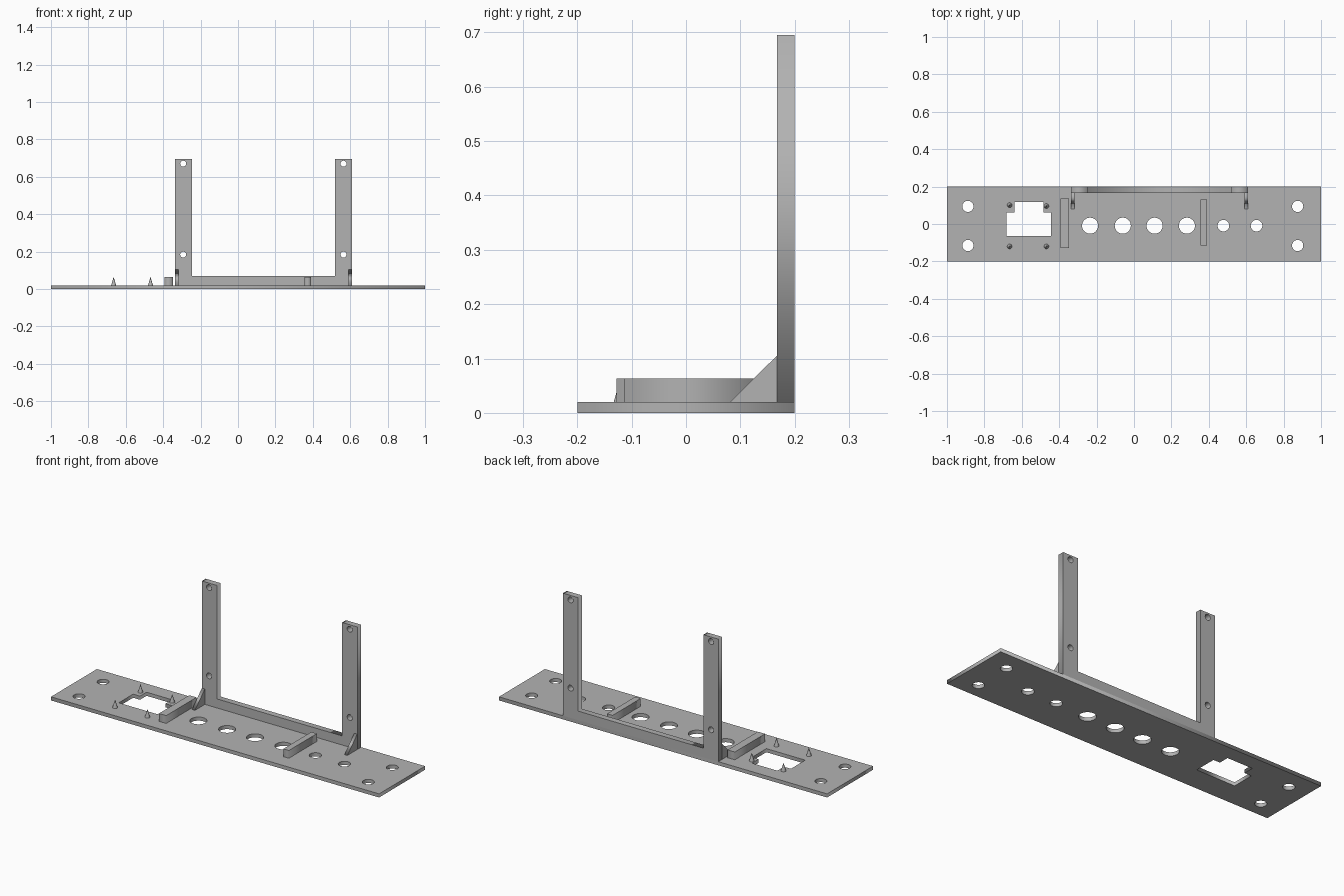
import bpy, math
from mathutils import Matrix

if "Cube" in bpy.data.objects:
    bpy.data.objects.remove(bpy.data.objects["Cube"])

grey = bpy.data.materials.new("plain grey")
grey.diffuse_color = (0.45, 0.45, 0.45, 1)
grey.use_nodes = True
grey.node_tree.nodes["Principled BSDF"].inputs["Base Color"].default_value = grey.diffuse_color


def rect(x0, x1, y0, y1):
    return [(x0, y0), (x1, y0), (x1, y1), (x0, y1)]


def circle(x, y, r, n=32):
    return [(x + r * math.cos(i * math.tau / n), y + r * math.sin(i * math.tau / n))
            for i in range(n)]


def panel(name, outlines, a, b, axis="z"):
    """Extrude flat outlines (outer one first, then holes) from a to b along an axis."""
    curve = bpy.data.curves.new(name, "CURVE")
    curve.dimensions = "2D"
    curve.fill_mode = "BOTH"
    curve.extrude = (b - a) / 2
    for pts in outlines:
        s = curve.splines.new("POLY")
        s.points.add(len(pts) - 1)
        for p, (u, v) in zip(s.points, pts):
            p.co = (u, v, 0, 1)
        s.use_cyclic_u = True
    tmp = bpy.data.objects.new(name, curve)
    bpy.context.collection.objects.link(tmp)
    mesh = bpy.data.meshes.new_from_object(
        tmp.evaluated_get(bpy.context.evaluated_depsgraph_get()))
    bpy.data.objects.remove(tmp)
    mid = (a + b) / 2
    frames = {
        "z": Matrix.Translation((0, 0, mid)),
        # outline is (x, z), thickness along y
        "y": Matrix.Translation((0, mid, 0)) @ Matrix.Rotation(math.pi / 2, 4, "X"),
        # outline is (y, z), thickness along x
        "x": Matrix(((0, 0, 1, mid), (1, 0, 0, 0), (0, 1, 0, 0), (0, 0, 0, 1))),
    }
    mesh.transform(frames[axis])
    mesh.materials.clear()
    mesh.materials.append(grey)
    ob = bpy.data.objects.new(name, mesh)
    bpy.context.collection.objects.link(ob)
    return ob


T = 0.02  # base thickness

# Base plate with mounting holes, knob holes and stepped window
holes = [circle(x, y, 0.03) for x in (-0.888, 0.875) for y in (0.094, -0.115)]
holes += [circle(x, -0.009, 0.043) for x in (-0.235, -0.06, 0.11, 0.283)]
holes += [circle(x, -0.009, 0.031) for x in (0.478, 0.655)]
window = [(-0.682, -0.064), (-0.445, -0.064), (-0.445, 0.061), (-0.485, 0.061),
          (-0.485, 0.118), (-0.64, 0.118), (-0.64, 0.061), (-0.682, 0.061)]
panel("base_plate", [rect(-1, 1, -0.2, 0.2)] + holes + [window], 0, T)

# Upright frame: two drilled posts joined by a low rail
frame = [(-0.337, T), (0.61, T), (0.61, 0.695), (0.518, 0.695),
         (0.518, 0.07), (-0.246, 0.07), (-0.246, 0.695), (-0.337, 0.695)]
bolts = [circle(x, z, 0.016, 24) for x in (-0.293, 0.564) for z in (0.184, 0.67)]
panel("upright_frame", [frame] + bolts, 0.167, 0.2, "y")

# Triangular gussets bracing the posts
for side, x0, x1 in (("left", -0.337, -0.319), ("right", 0.592, 0.61)):
    panel(side + "_gusset", [[(0.081, T), (0.167, T), (0.167, 0.105)]], x0, x1, "x")

# Raised support bars
panel("left_bar", [rect(-0.392, -0.348, -0.128, 0.135)], T, 0.063)
panel("right_bar", [rect(0.356, 0.39, -0.114, 0.13)], T, 0.063)

# Pointed pegs around the window
for x, y in ((-0.665, 0.101), (-0.468, 0.096), (-0.665, -0.12), (-0.468, -0.12)):
    bpy.ops.mesh.primitive_cone_add(vertices=24, radius1=0.013, radius2=0.001,
                                    depth=0.042, location=(x, y, T + 0.021))
    peg = bpy.context.object
    peg.name = "locating_peg"
    peg.data.materials.append(grey)
    bpy.ops.object.shade_smooth_by_angle()
